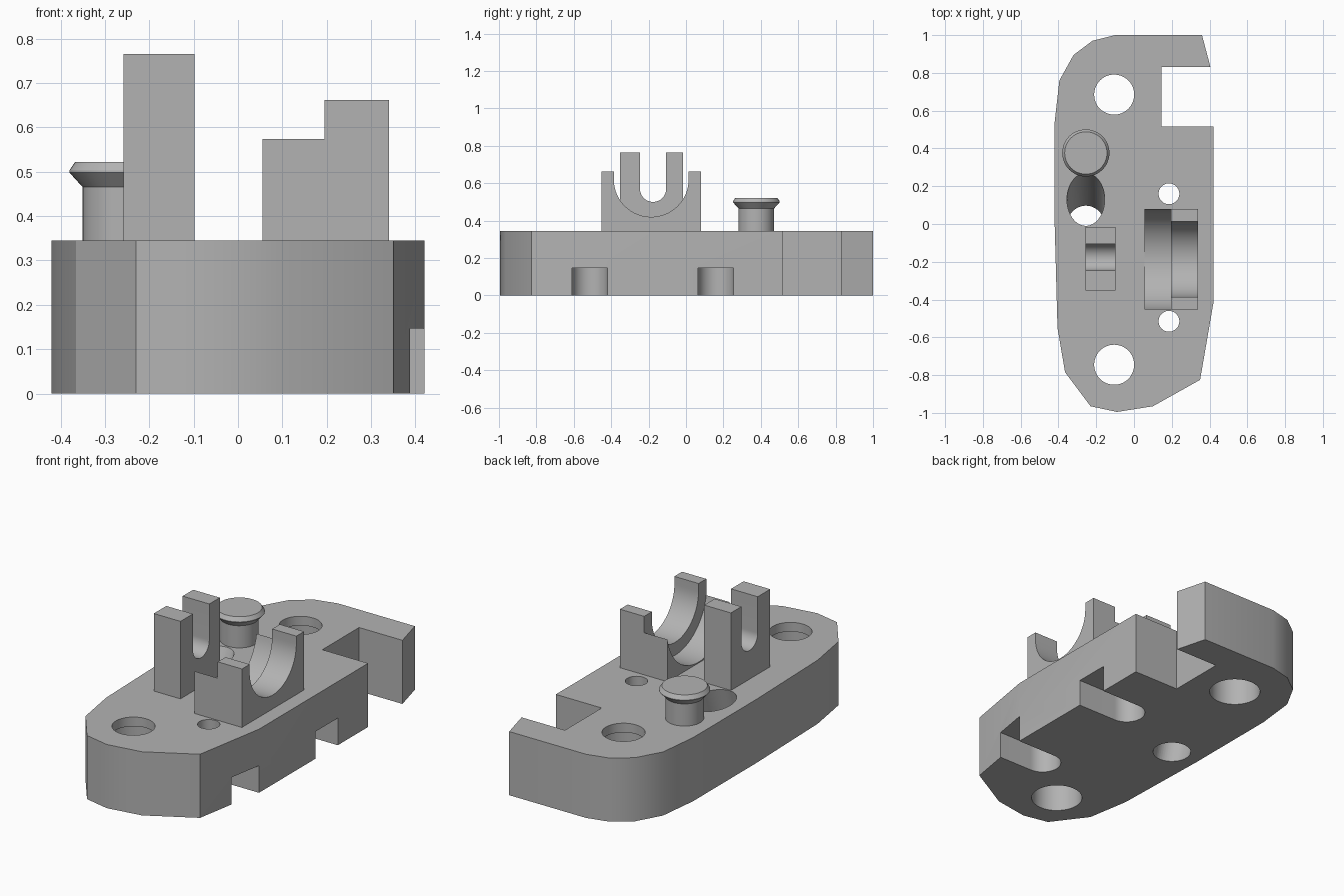
import bpy, bmesh
from math import sin, cos, pi, sqrt, asin, radians
from mathutils import Vector

cube = bpy.data.objects.get("Cube")
if cube:
    bpy.data.objects.remove(cube, do_unlink=True)

GREY = (0.45, 0.45, 0.45, 1)
mat = bpy.data.materials.new("plain grey")
mat.use_nodes = True
mat.diffuse_color = GREY
mat.node_tree.nodes["Principled BSDF"].inputs["Base Color"].default_value = GREY

TOP = 0.345  # height of the base plate


def arc(cu, cv, r, a0, a1, n=24, rv=None):
    """Points along an arc or ellipse, angles in radians."""
    angles = [a0 + (a1 - a0) * i / n for i in range(n + 1)]
    return [(cu + r * cos(a), cv + (rv or r) * sin(a)) for a in angles]


def ring(cu, cv, r, n=48, rv=None):
    return arc(cu, cv, r, 0, 2 * pi, n, rv)[:-1]


def loft(name, sections):
    """Solid through a list of equal-length 3D loops, capped at both ends."""
    bm = bmesh.new()
    loops = [[bm.verts.new(p) for p in s] for s in sections]
    for a, b in zip(loops, loops[1:]):
        for i in range(len(a)):
            j = (i + 1) % len(a)
            bm.faces.new((a[i], a[j], b[j], b[i]))
    bm.faces.new(loops[0][::-1])
    bm.faces.new(loops[-1])
    bmesh.ops.recalc_face_normals(bm, faces=bm.faces)
    mesh = bpy.data.meshes.new(name)
    bm.to_mesh(mesh)
    bm.free()
    obj = bpy.data.objects.new(name, mesh)
    mesh.materials.append(mat)
    bpy.context.collection.objects.link(obj)
    return obj


def prism_z(name, pts, z0, z1):
    return loft(name, [[(x, y, z) for x, y in pts] for z in (z0, z1)])


def prism_x(name, pts, x0, x1):
    return loft(name, [[(x, y, z) for y, z in pts] for x in (x0, x1)])


def activate(obj):
    bpy.ops.object.select_all(action='DESELECT')
    obj.select_set(True)
    bpy.context.view_layer.objects.active = obj


def cut(obj, cutter):
    activate(obj)
    mod = obj.modifiers.new("cut", 'BOOLEAN')
    mod.operation = 'DIFFERENCE'
    mod.solver = 'EXACT'
    mod.object = cutter
    bpy.ops.object.modifier_apply(modifier=mod.name)
    bpy.data.objects.remove(cutter, do_unlink=True)


# Base plate with the notch in its outline
outline = [(-0.10, 1.0), (0.36, 1.0), (0.405, 0.83), (0.145, 0.83),
           (0.145, 0.515), (0.42, 0.515), (0.42, -0.42), (0.35, -0.825),
           (0.10, -0.965), (-0.09, -0.995), (-0.23, -0.965),
           (-0.365, -0.785), (-0.405, -0.55), (-0.42, 0.0), (-0.42, 0.54),
           (-0.395, 0.76), (-0.32, 0.895), (-0.22, 0.97)]
base = prism_z("base_plate", outline, 0, TOP)

# Mounting holes: wide bore from below, narrower lip at the top
for y in (0.685, -0.745):
    cut(base, prism_z("bore", ring(-0.105, y, 0.13), -0.1, TOP - 0.05))
    cut(base, prism_z("lip", ring(-0.105, y, 0.106), 0.1, TOP + 0.1))

# Small holes that open into round-ended slots underneath
for y in (0.16, -0.515):
    slot = [(0.6, y + 0.095)] + arc(0.185, y, 0.095, pi / 2, 3 * pi / 2) + [(0.6, y - 0.095)]
    cut(base, prism_z("slot", slot, -0.1, 0.147))
    cut(base, prism_z("small_hole", ring(0.185, y, 0.055), 0.05, TOP + 0.1))

# Slanted passage, round below and oval above
low = [Vector((x, y, 0)) for x, y in ring(-0.255, 0.0, 0.097)]
high = [Vector((x, y, TOP)) for x, y in ring(-0.255, 0.13, 0.1, rv=0.14)]
ends = [[a.lerp(b, t) for a, b in zip(low, high)] for t in (-0.02, 1.02)]
cut(base, loft("passage", ends))

# Narrow fork with a U slot
u_slot = arc(-0.176, 0.57, 0.07, pi, 2 * pi)
fork = [(-0.353, TOP), (-0.353, 0.765), (-0.246, 0.765)] + u_slot
fork += [(-0.106, 0.765), (-0.016, 0.765), (-0.016, TOP)]
narrow_fork = prism_x("narrow_fork", fork, -0.258, -0.098)

# Cradle: a tall part with a small arc and a low part with a larger arc
cy, cz, y0, y1 = -0.186, 0.62, -0.452, 0.08
tall = [(y0, TOP), (y0, 0.662), (cy - 0.2, 0.662)] + arc(cy, cz, 0.2, pi, 2 * pi, 32)
tall += [(cy + 0.2, 0.662), (y1, 0.662), (y1, TOP)]
cradle_tall = prism_x("cradle_tall", tall, 0.195, 0.34)

half = (y1 - y0) / 2
big = 0.27
start = asin(sqrt(big ** 2 - half ** 2) / big)
low_profile = [(y0, TOP)] + arc(cy, cz, big, pi + start, 2 * pi - start, 32) + [(y1, TOP)]
cradle_low = prism_x("cradle_low", low_profile, 0.055, 0.195)

# Post with a flared head
profile = [(0.095, TOP), (0.095, 0.465), (0.125, 0.498), (0.125, 0.503), (0.112, 0.522)]
post = loft("post", [[(x, y, z) for x, y in ring(-0.255, 0.376, r)] for r, z in profile])

for obj in (base, narrow_fork, cradle_tall, cradle_low, post):
    activate(obj)
    bpy.ops.object.shade_smooth_by_angle(angle=radians(25))
